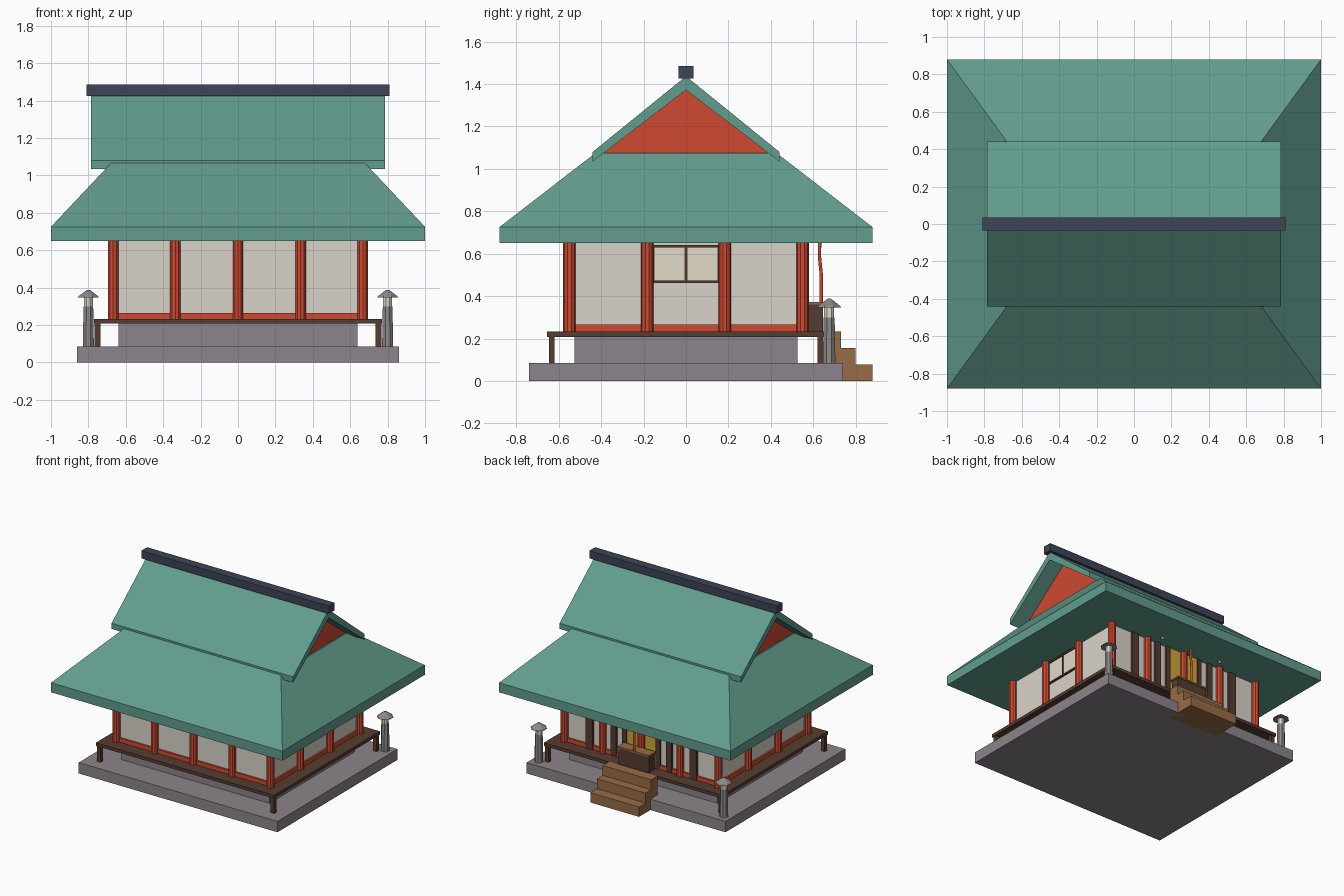
import bpy, bmesh, math

if "Cube" in bpy.data.objects:
    bpy.data.objects.remove(bpy.data.objects["Cube"])

# Materials (sRGB values converted to linear)
def mat(name, r, g, b):
    m = bpy.data.materials.new(name)
    m.diffuse_color = [(c / 255) ** 2.2 for c in (r, g, b)] + [1]
    m.use_nodes = True
    m.node_tree.nodes["Principled BSDF"].inputs["Base Color"].default_value = m.diffuse_color
    return m

STONE = mat("stone", 139, 131, 138)
LAMP_STONE = mat("lamp_stone", 140, 136, 136)
WOOD = mat("dark_wood", 86, 62, 52)
STEP = mat("step_wood", 150, 108, 72)
RED = mat("red_paint", 205, 75, 52)
PLASTER = mat("plaster", 216, 210, 200)
PAPER = mat("paper", 224, 218, 198)
ROOF = mat("roof_green", 98, 155, 140)
RIDGE = mat("ridge_slate", 64, 70, 88)
GOLD = mat("gold", 205, 165, 60)

def mesh(name, verts, faces, m):
    me = bpy.data.meshes.new(name)
    me.from_pydata(verts, [], faces)
    bm = bmesh.new()
    bm.from_mesh(me)
    bmesh.ops.recalc_face_normals(bm, faces=bm.faces)
    bm.to_mesh(me)
    bm.free()
    me.materials.append(m)
    ob = bpy.data.objects.new(name, me)
    bpy.context.collection.objects.link(ob)
    return ob

def box(name, x0, x1, y0, y1, z0, z1, m):
    v = [(x, y, z) for x in (x0, x1) for y in (y0, y1) for z in (z0, z1)]
    f = [(0, 1, 3, 2), (4, 6, 7, 5), (0, 4, 5, 1), (2, 3, 7, 6), (0, 2, 6, 4), (1, 5, 7, 3)]
    return mesh(name, v, f, m)

def prism(name, profile, hx, m):
    """Extrude a y-z profile along x from -hx to hx."""
    n = len(profile)
    v = [(s * hx, y, z) for s in (-1, 1) for y, z in profile]
    f = [tuple(range(n)), tuple(range(n, 2 * n))]
    f += [(i, (i + 1) % n, n + (i + 1) % n, n + i) for i in range(n)]
    return mesh(name, v, f, m)

def turned(name, x, y, profile, n, m):
    """Stack of n-sided rings from (radius, z) pairs."""
    v = [(x + r * math.cos(2 * math.pi * (i + .5) / n), y + r * math.sin(2 * math.pi * (i + .5) / n), z)
         for r, z in profile for i in range(n)]
    k = len(profile)
    f = [tuple(range(n)), tuple(range((k - 1) * n, k * n))]
    f += [(j * n + i, j * n + (i + 1) % n, (j + 1) * n + (i + 1) % n, (j + 1) * n + i)
          for j in range(k - 1) for i in range(n)]
    return mesh(name, v, f, m)

# Stone base, plinth and veranda
box("stone_base", -.86, .86, -.74, .74, 0, .085, STONE)
box("plinth", -.64, .64, -.525, .525, .085, .21, STONE)
box("veranda_deck", -.77, .77, -.655, .655, .207, .232, WOOD)
for sx in (-1, 1):
    for sy in (-1, 1):
        cx, cy = sx * .75, sy * .633
        box("veranda_leg", cx - .016, cx + .016, cy - .014, cy + .014, .085, .21, WOOD)

# Walls with red sill
box("walls", -.655, .655, -.54, .54, .23, .66, PLASTER)
box("wall_sill", -.668, .668, -.553, .553, .231, .265, RED)

# Round columns around the hall
XS = (-.667, -.335, 0, .335, .667)
YS = (-.55, -.183, .183, .55)
spots = [(x, y) for x in XS for y in (YS[0], YS[-1])] + [(x, y) for x in (XS[0], XS[-1]) for y in YS[1:3]]
for x, y in spots:
    turned("column", x, y, [(.029, .23), (.029, .66)], 10, RED)

# Side windows in the middle bays
for s in (-1, 1):
    def side(name, y0, y1, z0, z1, d, m):
        a, b = sorted((s * .65, s * d))
        box(name, a, b, y0, y1, z0, z1, m)
    side("window_pane", -.155, .155, .47, .635, .660, PAPER)
    for z in (.467, .635):
        side("window_rail", -.16, .16, z - .006, z + .006, .668, WOOD)
    for y in (-.154, 0, .154):
        side("window_bar", y - .006, y + .006, .465, .638, .667, WOOD)

# Entrance wall at the back: gold opening with dark door posts
box("entrance_panel", -.13, .13, .53, .548, .265, .65, GOLD)
for s in (-1, 1):
    for c, w in ((.145, .018), (.24, .025), (.45, .032)):
        box("door_post", s * c - w, s * c + w, .53, .556, .232, .655, WOOD)

# Offering box with lid
box("offering_box", -.13, .13, .575, .645, .232, .36, WOOD)
box("offering_box_lid", -.137, .137, .57, .652, .36, .372, STEP)

# Bell rope and paper strips below the eave
cu = bpy.data.curves.new("bell_rope", 'CURVE')
cu.dimensions = '3D'
cu.bevel_depth = .009
cu.bevel_resolution = 1
cu.use_fill_caps = True
sp = cu.splines.new('POLY')
sp.points.add(3)
for p, (y, z) in zip(sp.points, ((.63, .655), (.63, .58), (.638, .5), (.638, .372))):
    p.co = (0, y, z, 1)
cu.materials.append(RED)
bpy.context.collection.objects.link(bpy.data.objects.new("bell_rope", cu))
for x in (-.265, .265):
    box("paper_strip", x - .012, x + .012, .628, .634, .632, .655, PAPER)

# Steps up to the entrance
for y, z in ((.88, .077), (.80, .155), (.73, .232)):
    box("step", -.21, .21, .65, y, 0, z, STEP)

# Stone lanterns flanking the steps
for x in (-.8, .8):
    turned("lantern_post", x, .675, [(.032, .085), (.028, .30)], 8, LAMP_STONE)
    turned("lantern_light", x, .675, [(.026, .30), (.026, .35)], 8, PAPER)
    turned("lantern_cap", x, .675, [(.06, .347), (.055, .355), (.008, .388)], 8, LAMP_STONE)

# Lower hipped roof
def ring(hx, hy, z):
    return [(-hx, -hy, z), (hx, -hy, z), (hx, hy, z), (-hx, hy, z)]
mesh("lower_roof", ring(1, .88, .65) + ring(1, .88, .725) + ring(.67, .427, 1.075),
     [(0, 1, 2, 3), (8, 9, 10, 11)] + [(j + i, j + (i + 1) % 4, j + 4 + (i + 1) % 4, j + 4 + i)
                                      for j in (0, 4) for i in range(4)], ROOF)

# Red gable, upper gabled roof and ridge
prism("gable_wall", [(-.4, 1.07), (.4, 1.07), (0, 1.375)], .66, RED)
prism("upper_roof", [(-.44, 1.035), (0, 1.372), (.44, 1.035), (.44, 1.08), (0, 1.437), (-.44, 1.08)], .785, ROOF)
box("roof_ridge", -.81, .81, -.035, .035, 1.425, 1.485, RIDGE)
